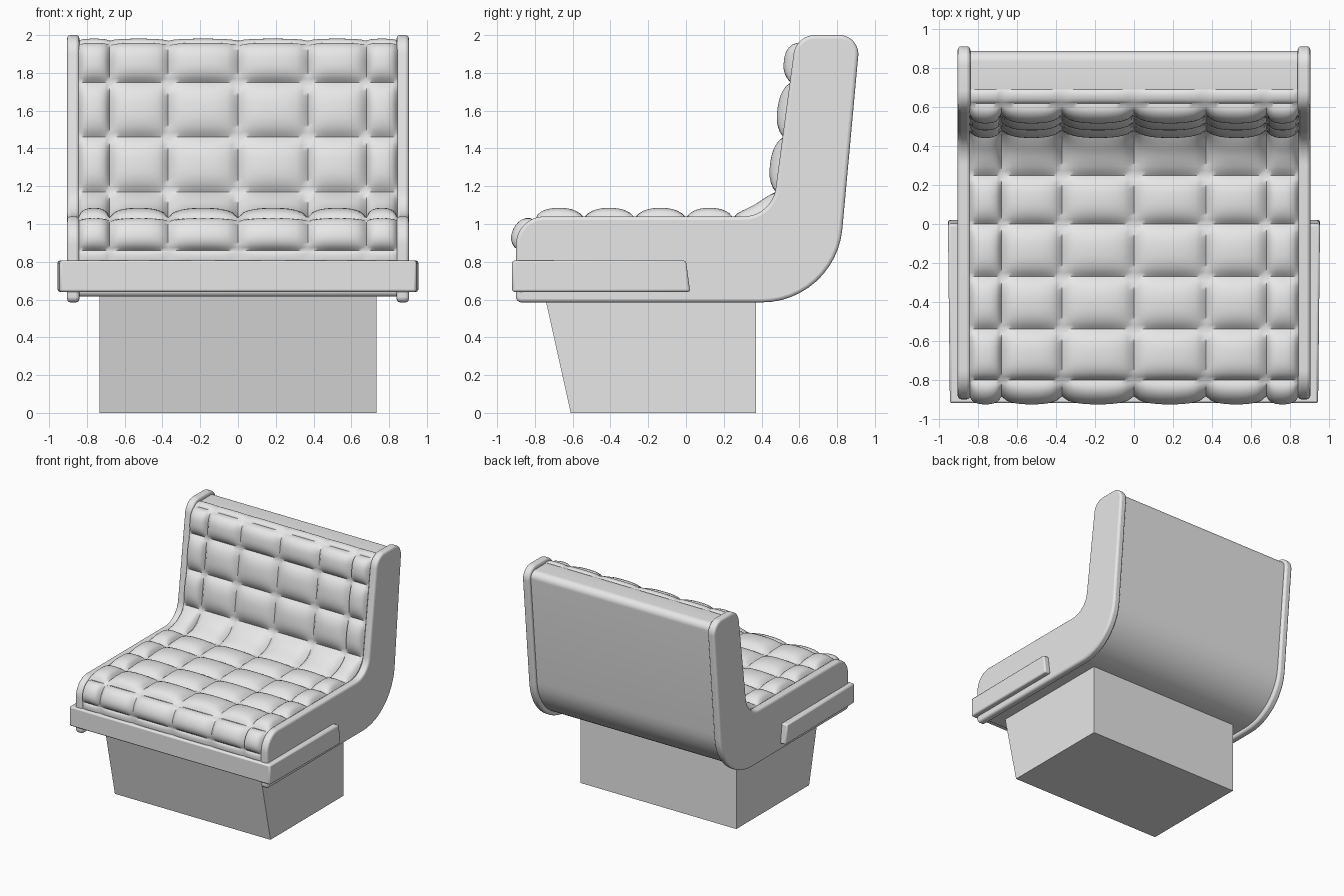
import bpy, bmesh, math
from mathutils import Vector

if "Cube" in bpy.data.objects:
    bpy.data.objects.remove(bpy.data.objects["Cube"])

grey = bpy.data.materials.new("light grey")
grey.diffuse_color = (0.8, 0.8, 0.8, 1)
grey.use_nodes = True
grey.node_tree.nodes["Principled BSDF"].inputs["Base Color"].default_value = grey.diffuse_color


def finish(name, bm, bevel=0.0, segments=3, angle=35):
    bmesh.ops.recalc_face_normals(bm, faces=bm.faces)
    me = bpy.data.meshes.new(name)
    bm.to_mesh(me)
    bm.free()
    me.materials.append(grey)
    ob = bpy.data.objects.new(name, me)
    bpy.context.collection.objects.link(ob)
    if bevel:
        m = ob.modifiers.new("Bevel", 'BEVEL')
        m.width, m.segments = bevel, segments
        m.limit_method, m.angle_limit = 'ANGLE', math.radians(40)
    bpy.ops.object.select_all(action='DESELECT')
    bpy.context.view_layer.objects.active = ob
    ob.select_set(True)
    bpy.ops.object.shade_smooth_by_angle(angle=math.radians(angle))
    return ob


def rounded(corners, closed=True, n=12):
    """Corners are (y, z, tangent length); each is replaced by an arc."""
    pts = []
    for i, (y, z, t) in enumerate(corners):
        c = Vector((y, z))
        if t == 0 or (not closed and i in (0, len(corners) - 1)):
            pts.append(c)
            continue
        a = Vector(corners[i - 1][:2]) - c
        b = Vector(corners[(i + 1) % len(corners)][:2]) - c
        half = a.angle(b) / 2
        a.normalize()
        b.normalize()
        r = t * math.tan(half)
        centre = c + (a + b).normalized() * (t / math.cos(half))
        u, v = c + a * t - centre, c + b * t - centre
        w = u.angle(v)
        for k in range(n + 1):
            f = k / n
            pts.append(centre + (u * math.sin((1 - f) * w) + v * math.sin(f * w)) / math.sin(w))
    return pts


def slab(pts, x0, x1):
    """Extrude a side profile across x."""
    bm = bmesh.new()
    f = bm.faces.new([bm.verts.new((x0, p[0], p[1])) for p in pts])
    g = bmesh.ops.extrude_face_region(bm, geom=[f])
    bmesh.ops.translate(bm, vec=(x1 - x0, 0, 0),
                        verts=[v for v in g["geom"] if isinstance(v, bmesh.types.BMVert)])
    return bm


# side panels
panel = rounded([(-0.90, 0.585, 0.03), (0.792, 0.585, 0.39), (0.922, 2.0, 0.11),
                 (0.583, 2.0, 0.10), (0.455, 1.04, 0.15), (-0.90, 1.04, 0.15)])
for side, name in ((1, "right_panel"), (-1, "left_panel")):
    finish(name, slab(panel, side * 0.84, side * 0.905), 0.018)

# shell between the panels
shell = rounded([(-0.87, 0.615, 0.03), (0.77, 0.615, 0.38), (0.893, 1.965, 0.06),
                 (0.60, 1.965, 0.10), (0.475, 1.02, 0.15), (-0.87, 1.02, 0.15)])
finish("shell", slab(shell, -0.845, 0.845))

# base
base = [(-0.61, 0), (0.37, 0), (0.37, 0.62), (-0.748, 0.62)]
finish("base", slab(base, -0.733, 0.733))

# wrap-around front bumper, back ends slanted
bm = bmesh.new()
outline = [(-0.945, -0.92), (0.945, -0.92), (0.955, 0.0), (0.895, 0.0),
           (0.895, -0.85), (-0.895, -0.85), (-0.895, 0.0), (-0.955, 0.0)]
f = bm.faces.new([bm.verts.new((x, y + (0.022 if y == 0 else 0), 0.64)) for x, y in outline])
top = bmesh.ops.extrude_face_region(bm, geom=[f])["geom"]
for v in top:
    if isinstance(v, bmesh.types.BMVert):
        v.co.z = 0.806
        if v.co.y > 0:
            v.co.y = 0.0
finish("bumper", bm, 0.012, 2)

# quilted cushion: a grid of pillows swept along the seat and back
path = rounded([(-0.885, 0.79, 0), (-0.885, 1.035, 0.15), (0.458, 1.035, 0.16),
                (0.583, 1.97, 0.09), (0.69, 1.97, 0)], closed=False, n=24)
length = [0.0]
for a, b in zip(path, path[1:]):
    length.append(length[-1] + (b - a).length)


def at(s):
    s = min(max(s, 0), length[-1])
    for i in range(len(path) - 1):
        if s <= length[i + 1]:
            return path[i].lerp(path[i + 1], (s - length[i]) / (length[i + 1] - length[i]))
    return path[-1]


def nearest(y, z):
    return min((i * length[-1] / 2000 for i in range(2001)),
               key=lambda s: (at(s) - Vector((y, z))).length)


def cells(seams, n):
    """Positions across all cells with the pillow height at each."""
    out = [(seams[0], 0.0)]
    for a, b in zip(seams, seams[1:]):
        for k in range(1, n + 1):
            out.append((a + (b - a) * k / n, 1 - abs(2 * k / n - 1) ** 2.6))
    return out


row_seams = [0.0] + [nearest(*p) for p in (
    (-0.885, 0.86), (-0.80, 1.02), (-0.54, 1.035), (-0.27, 1.035), (0, 1.035), (0.25, 1.035),
    (0.47, 1.17), (0.515, 1.46), (0.553, 1.75), (0.615, 1.96))] + [length[-1]]
columns = cells([-0.845, -0.68, -0.37, 0, 0.37, 0.68, 0.845], 12)
bm = bmesh.new()
grid = []
for s, hs in cells(row_seams, 12):
    p = at(s)
    d = (at(s + 0.015) - at(s - 0.015)).normalized()
    normal = Vector((-d.y, d.x))
    size = 0.012 if s > row_seams[-2] or s < row_seams[1] else 0.05
    row = []
    for x, hx in columns:
        q = p + normal * size * hs ** 0.85 * hx ** 0.6
        row.append(bm.verts.new((x, q.x, q.y)))
    grid.append(row)
for r0, r1 in zip(grid, grid[1:]):
    for i in range(len(r0) - 1):
        bm.faces.new((r0[i], r0[i + 1], r1[i + 1], r1[i]))
cushion = finish("quilted_cushion", bm, angle=60)
# face the cushion outwards
if sum(p.normal.z * p.area for p in cushion.data.polygons) < 0:
    cushion.data.flip_normals()
